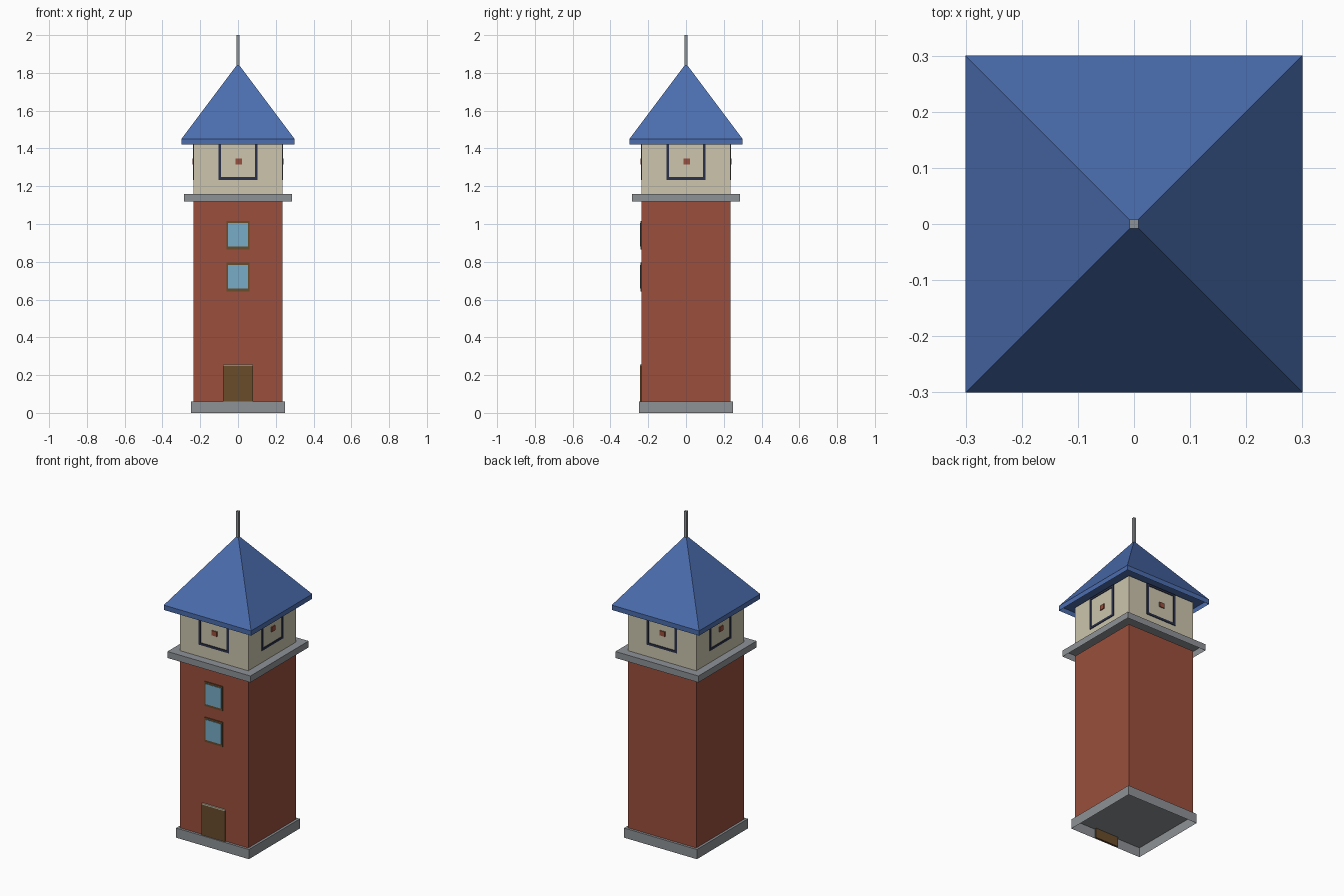
import bpy, bmesh, math
from mathutils import Matrix

if "Cube" in bpy.data.objects:
    bpy.data.objects.remove(bpy.data.objects["Cube"])


def material(name, rgb):
    m = bpy.data.materials.new(name)
    lin = [(c / 255 / 12.92) if c < 11 else ((c / 255 + 0.055) / 1.055) ** 2.4 for c in rgb]
    m.diffuse_color = (*lin, 1)
    m.use_nodes = True
    m.node_tree.nodes["Principled BSDF"].inputs["Base Color"].default_value = m.diffuse_color
    return m


BRICK = material("brick_red", (154, 79, 60))
STONE = material("stone_grey", (142, 146, 150))
CREAM = material("cream_plaster", (204, 197, 173))
BLUE = material("roof_blue", (75, 109, 174))
WOOD = material("dark_wood", (106, 76, 43))
GLASS = material("window_blue", (120, 172, 198))
NAVY = material("navy_frame", (42, 48, 72))


def finish(name, bm, mat):
    bmesh.ops.recalc_face_normals(bm, faces=bm.faces)
    me = bpy.data.meshes.new(name)
    bm.to_mesh(me)
    bm.free()
    me.materials.append(mat)
    ob = bpy.data.objects.new(name, me)
    bpy.context.collection.objects.link(ob)
    return ob


def add_box(bm, x0, x1, y0, y1, z0, z1):
    mat = Matrix.Translation(((x0 + x1) / 2, (y0 + y1) / 2, (z0 + z1) / 2)) \
        @ Matrix.Diagonal((x1 - x0, y1 - y0, z1 - z0, 1))
    return bmesh.ops.create_cube(bm, size=1, matrix=mat)["verts"]


def box(name, mat, *dims):
    bm = bmesh.new()
    add_box(bm, *dims)
    return finish(name, bm, mat)


def tier(name, mat, half, z0, z1):
    """Square storey, open underneath."""
    bm = bmesh.new()
    add_box(bm, -half, half, -half, half, z0, z1)
    bm.normal_update()
    bottom = [f for f in bm.faces if f.normal.z < -0.5]
    bmesh.ops.delete(bm, geom=bottom, context='FACES')
    return finish(name, bm, mat)


# Stacked storeys
tier("plinth", STONE, 0.25, 0, 0.06)
tier("tower_body", BRICK, 0.235, 0.06, 1.12)
tier("cornice", STONE, 0.285, 1.12, 1.16)
tier("belfry", CREAM, 0.235, 1.16, 1.435)
tier("eaves", BLUE, 0.30, 1.42, 1.45)

# Pyramid roof, open underneath
bm = bmesh.new()
bmesh.ops.create_cone(bm, cap_ends=False, segments=4, radius1=0.30 * math.sqrt(2), radius2=0,
                      depth=0.40, matrix=Matrix.Translation((0, 0, 1.65))
                      @ Matrix.Rotation(math.pi / 4, 4, 'Z'))
bmesh.ops.remove_doubles(bm, verts=bm.verts, dist=1e-5)
finish("roof", bm, BLUE)
box("spire", STONE, -0.008, 0.008, -0.008, 0.008, 1.83, 2.0)

# Door with lintel
box("door", WOOD, -0.08, 0.08, -0.244, -0.236, 0.0, 0.25)
box("door_lintel", CREAM, -0.08, 0.08, -0.244, -0.235, 0.25, 0.257)

# Two front windows
for i, z in enumerate((0.72, 0.942)):
    box(f"window_frame_{i}", WOOD, -0.062, 0.062, -0.241, -0.235, z - 0.077, z + 0.075)
    box(f"window_glass_{i}", GLASS, -0.054, 0.054, -0.244, -0.235, z - 0.062, z + 0.064)

# Framed dial with a small hub on each belfry side
for i, side in enumerate(("front", "right", "back", "left")):
    turn = Matrix.Rotation(i * math.pi / 2, 4, 'Z')
    bm = bmesh.new()
    y = (-0.239, -0.235)
    add_box(bm, -0.104, -0.09, *y, 1.234, 1.434)
    add_box(bm, 0.09, 0.104, *y, 1.234, 1.434)
    add_box(bm, -0.09, 0.09, *y, 1.234, 1.248)
    add_box(bm, -0.09, 0.09, *y, 1.421, 1.434)
    bm.transform(turn)
    finish(f"dial_frame_{side}", bm, NAVY)
    bm = bmesh.new()
    add_box(bm, -0.012, 0.022, -0.241, -0.235, 1.316, 1.346)
    bm.transform(turn)
    finish(f"dial_hub_{side}", bm, BRICK)
